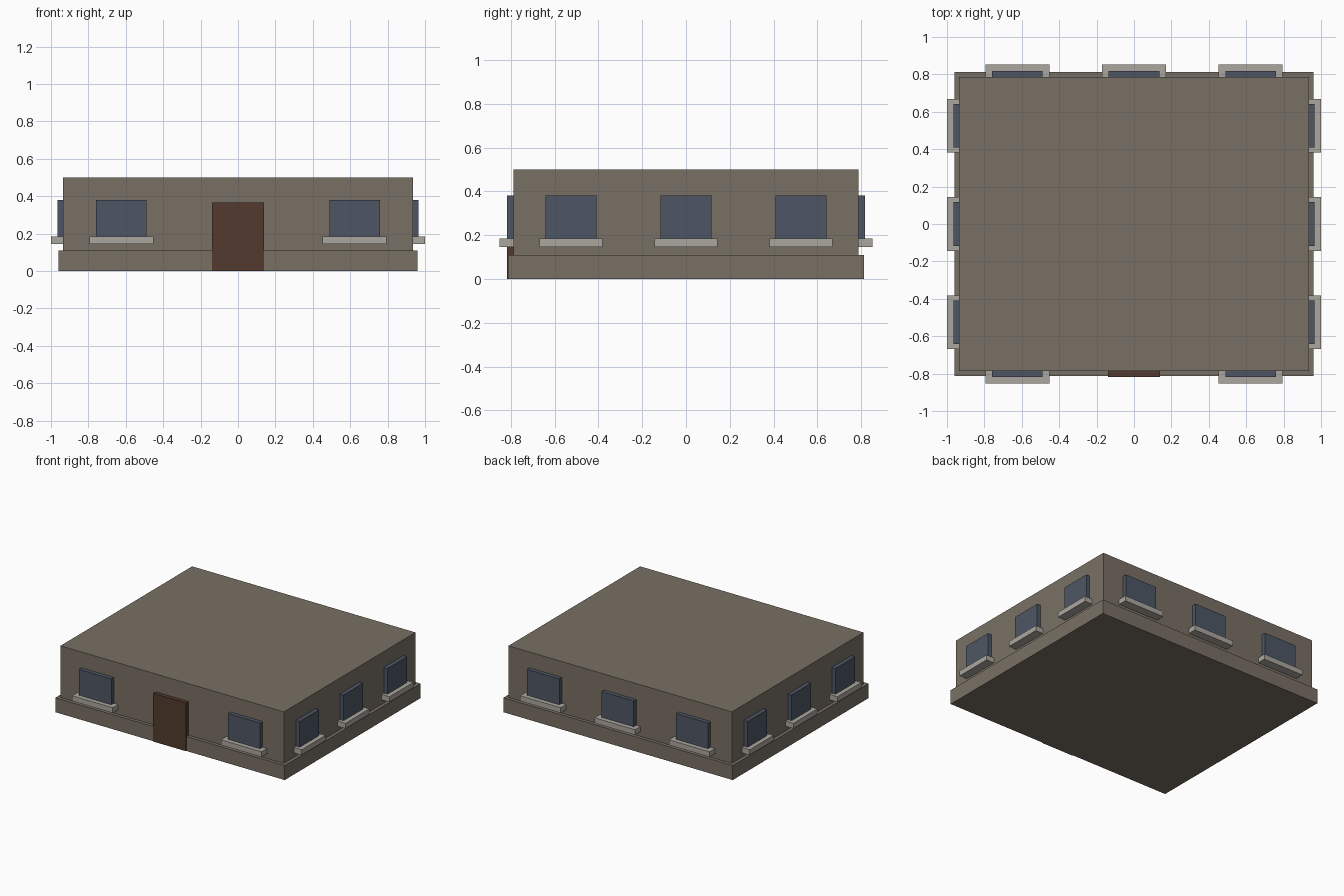
import bpy
import bmesh
from mathutils import Matrix, Vector

cube = bpy.data.objects.get("Cube")
if cube:
    bpy.data.objects.remove(cube, do_unlink=True)


def material(name, color):
    mat = bpy.data.materials.new(name)
    mat.use_nodes = True
    mat.diffuse_color = (*color, 1)
    bsdf = next(n for n in mat.node_tree.nodes if n.type == 'BSDF_PRINCIPLED')
    bsdf.inputs["Base Color"].default_value = (*color, 1)
    bsdf.inputs["Roughness"].default_value = 0.9
    return mat


stone = material("taupe plaster", (0.19, 0.163, 0.128))
sill_grey = material("pale sill stone", (0.41, 0.39, 0.35))
glass = material("slate blue glass", (0.076, 0.094, 0.128))
wood = material("dark brown wood", (0.084, 0.042, 0.027))


def box(name, low, high, mat):
    """Axis-aligned box between two opposite corners."""
    low, high = Vector(low), Vector(high)
    bm = bmesh.new()
    bmesh.ops.create_cube(bm, size=1, matrix=Matrix.Translation((low + high) / 2)
                          @ Matrix.Diagonal((*(high - low), 1)))
    mesh = bpy.data.meshes.new(name)
    bm.to_mesh(mesh)
    bm.free()
    mesh.materials.append(mat)
    obj = bpy.data.objects.new(name, mesh)
    bpy.context.collection.objects.link(obj)
    return obj


WALL_X, WALL_Y = 0.935, 0.787
PLINTH_TOP, WALL_TOP = 0.11, 0.5
SILL_LOW, SILL_TOP, WINDOW_TOP = 0.145, 0.185, 0.38
WINDOW_OUT, SILL_OUT = 0.031, 0.065
INSET = 0.005

# Building body
box("plinth", (-0.96, -0.812, 0), (0.96, 0.812, PLINTH_TOP), stone)
box("walls", (-WALL_X, -WALL_Y, PLINTH_TOP), (WALL_X, WALL_Y, WALL_TOP), stone)

# Door on the front
box("front_door", (-0.138, -0.817, 0), (0.138, -WALL_Y + INSET, 0.365), wood)


def wall_panel(name, side, axis, along, width, out, bottom, top, mat):
    """Box standing out from one wall, centred at a distance along it."""
    wall = WALL_X if axis == 0 else WALL_Y
    inner, outer = sorted((side * (wall - INSET), side * (wall + out)))
    low, high = [0, 0, bottom], [0, 0, top]
    low[axis], high[axis] = inner, outer
    low[1 - axis], high[1 - axis] = along - width / 2, along + width / 2
    box(name, low, high, mat)


# Windows with sills: wall name, side, axis, positions, window and sill widths
layout = [
    ("front", -1, 1, (-0.623, 0.623), 0.27, 0.34),
    ("back", 1, 1, (-0.623, 0, 0.623), 0.27, 0.34),
    ("right", -1, 0, (-0.525, 0, 0.525), 0.234, 0.287),
    ("left", 1, 0, (-0.525, 0, 0.525), 0.234, 0.287),
]
for wall, side, axis, positions, window_w, sill_w in layout:
    for i, along in enumerate(positions, 1):
        wall_panel(f"{wall}_window_{i}", side, axis, along, window_w,
                   WINDOW_OUT, SILL_TOP, WINDOW_TOP, glass)
        wall_panel(f"{wall}_sill_{i}", side, axis, along, sill_w,
                   SILL_OUT, SILL_LOW, SILL_TOP, sill_grey)
